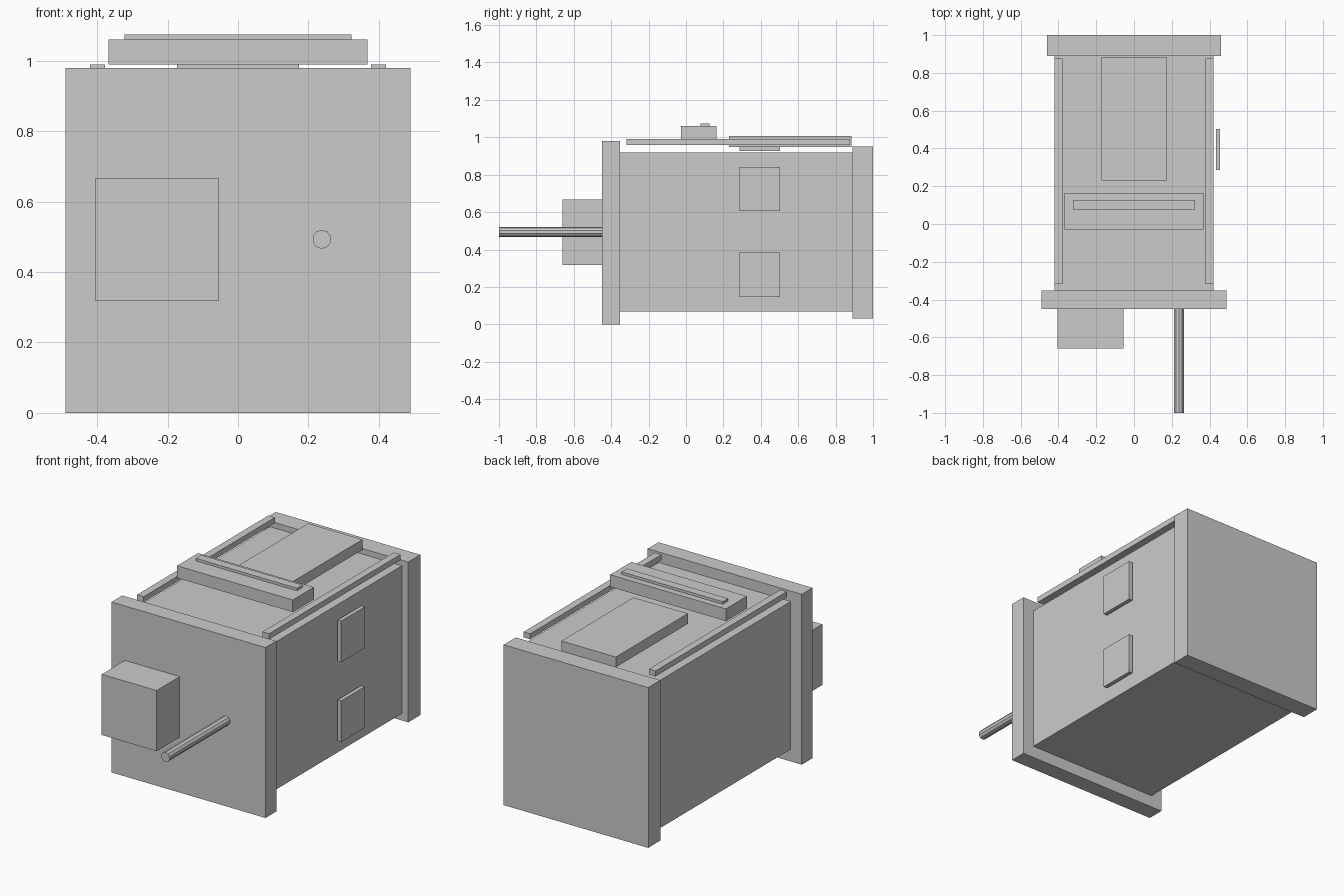
import bpy, bmesh, math
from mathutils import Matrix

if "Cube" in bpy.data.objects:
    bpy.data.objects.remove(bpy.data.objects["Cube"])

grey = bpy.data.materials.new("plain_grey")
grey.diffuse_color = (0.6, 0.6, 0.6, 1)
grey.use_nodes = True
grey.node_tree.nodes["Principled BSDF"].inputs["Base Color"].default_value = grey.diffuse_color


def finish(name, bm):
    mesh = bpy.data.meshes.new(name)
    bm.to_mesh(mesh)
    bm.free()
    mesh.materials.append(grey)
    obj = bpy.data.objects.new(name, mesh)
    bpy.context.collection.objects.link(obj)
    return obj


def box(name, x, y, z):
    """Box from (min, max) pairs on each axis."""
    bm = bmesh.new()
    size = [b - a for a, b in (x, y, z)]
    mid = [(a + b) / 2 for a, b in (x, y, z)]
    bmesh.ops.create_cube(bm, size=1, matrix=Matrix.Translation(mid) @ Matrix.Diagonal((*size, 1)))
    return finish(name, bm)


# Main housing with its two end plates
box("housing", (-0.42, 0.42), (-0.352, 0.89), (0.07, 0.92))
box("front_plate", (-0.49, 0.49), (-0.45, -0.352), (0, 0.98))
box("back_plate", (-0.46, 0.46), (0.89, 1.0), (0.03, 0.952))

# Block and rod sticking out of the front
box("front_block", (-0.405, -0.056), (-0.66, -0.45), (0.318, 0.667))
bm = bmesh.new()
bmesh.ops.create_cone(bm, cap_ends=True, segments=10, radius1=0.027, radius2=0.027, depth=0.55,
                      matrix=Matrix.Translation((0.238, -0.725, 0.493)) @ Matrix.Rotation(math.pi / 2, 4, 'X'))
finish("front_rod", bm)

# Rails floating above the top edges
for side, s in (("left", -1), ("right", 1)):
    box("rail_" + side, sorted((s * 0.378, s * 0.42)), (-0.317, 0.876), (0.958, 0.99))

# Cross bar with a thin strip, and the top panel
box("cross_bar", (-0.368, 0.368), (-0.028, 0.163), (0.99, 1.06))
box("cross_bar_strip", (-0.322, 0.322), (0.077, 0.126), (1.06, 1.075))
box("top_panel", (-0.173, 0.173), (0.23, 0.885), (0.948, 1.007))

# Small plates: two on the right side, one beneath the top panel
for name, z in (("lower", (0.147, 0.383)), ("upper", (0.605, 0.842))):
    box("side_plate_" + name, (0.433, 0.456), (0.287, 0.502), z)
box("plate_under_panel", (-0.118, 0.118), (0.287, 0.502), (0.927, 0.948))
